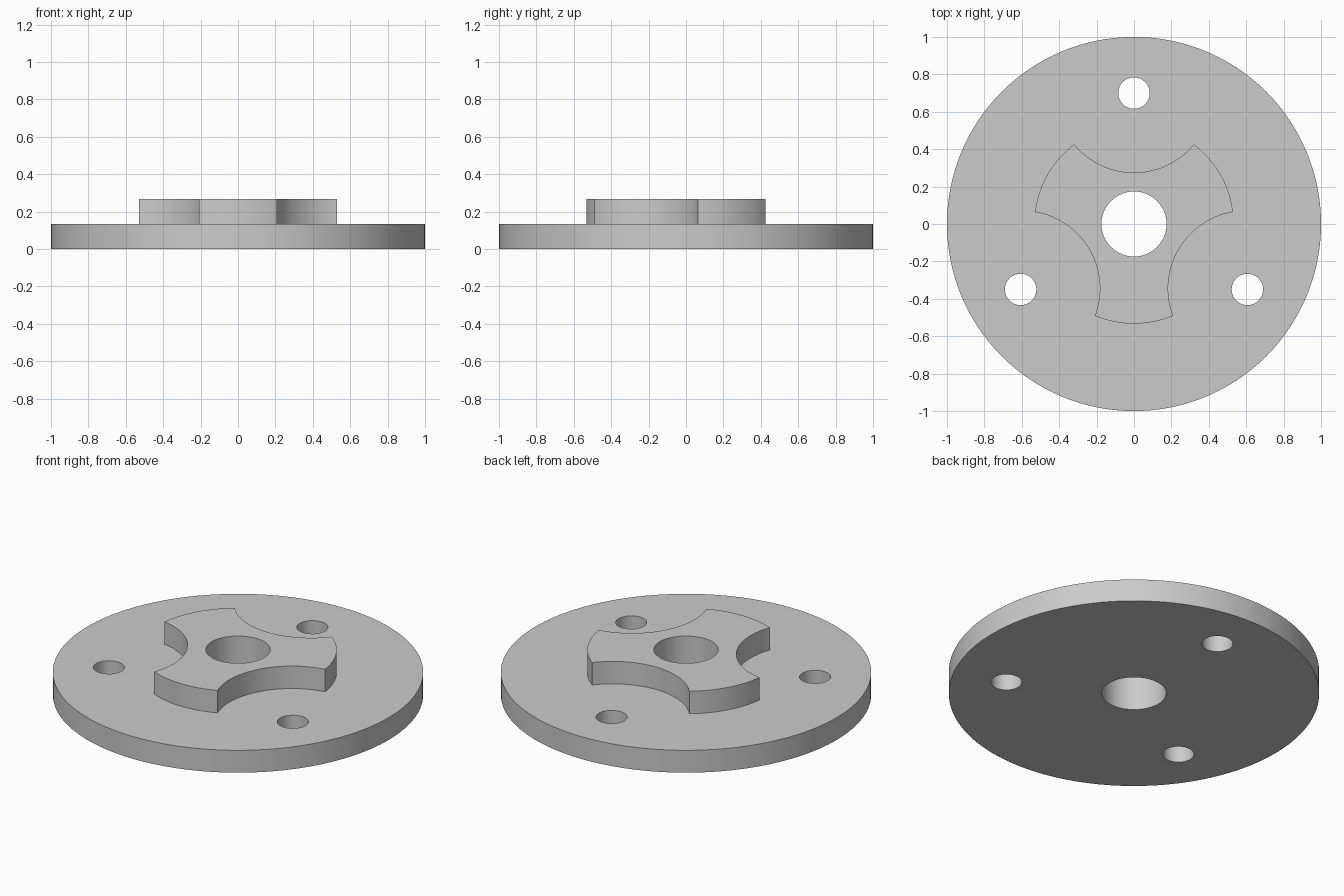
import bpy
from math import radians, cos, sin

cube = bpy.data.objects.get("Cube")
if cube:
    bpy.data.objects.remove(cube, do_unlink=True)

PLATE_TOP = 0.133
HUB_TOP = 0.267
BOLT_ANGLES = [radians(a) for a in (90, 210, 330)]

grey = bpy.data.materials.new("machined grey")
grey.use_nodes = True
colour = (0.6, 0.6, 0.6, 1)
grey.diffuse_color = colour
grey.node_tree.nodes["Principled BSDF"].inputs["Base Color"].default_value = colour


def cylinder(name, radius, bottom, top, x=0, y=0, sides=96):
    bpy.ops.mesh.primitive_cylinder_add(
        vertices=sides, radius=radius, depth=top - bottom,
        location=(x, y, (bottom + top) / 2))
    obj = bpy.context.object
    obj.name = name
    obj.data.materials.append(grey)
    return obj


def combine(target, other, operation):
    """Apply a boolean to target and remove the other object."""
    mod = target.modifiers.new(operation.lower(), 'BOOLEAN')
    mod.operation = operation
    mod.solver = 'EXACT'
    mod.object = other
    bpy.ops.object.select_all(action='DESELECT')
    target.select_set(True)
    bpy.context.view_layer.objects.active = target
    bpy.ops.object.modifier_apply(modifier=mod.name)
    bpy.data.objects.remove(other, do_unlink=True)


# Raised hub with three scallops around the bolt positions
hub = cylinder("hub", 0.533, PLATE_TOP - 0.05, HUB_TOP, sides=128)
for a in BOLT_ANGLES:
    scallop = cylinder("scallop_cutter", 0.415, -0.2, 0.5,
                       0.69 * cos(a), 0.69 * sin(a), sides=128)
    combine(hub, scallop, 'DIFFERENCE')

# Round base plate, joined with the hub
flange = cylinder("flange_plate_with_hub", 1.0, 0, PLATE_TOP, sides=160)
combine(flange, hub, 'UNION')

# Central bore and three bolt holes
combine(flange, cylinder("bore_cutter", 0.174, -0.2, 0.5), 'DIFFERENCE')
for a in BOLT_ANGLES:
    hole = cylinder("bolt_hole_cutter", 0.084, -0.2, 0.5,
                    0.7 * cos(a), 0.7 * sin(a), sides=64)
    combine(flange, hole, 'DIFFERENCE')

bpy.ops.object.shade_smooth_by_angle(angle=radians(30))
